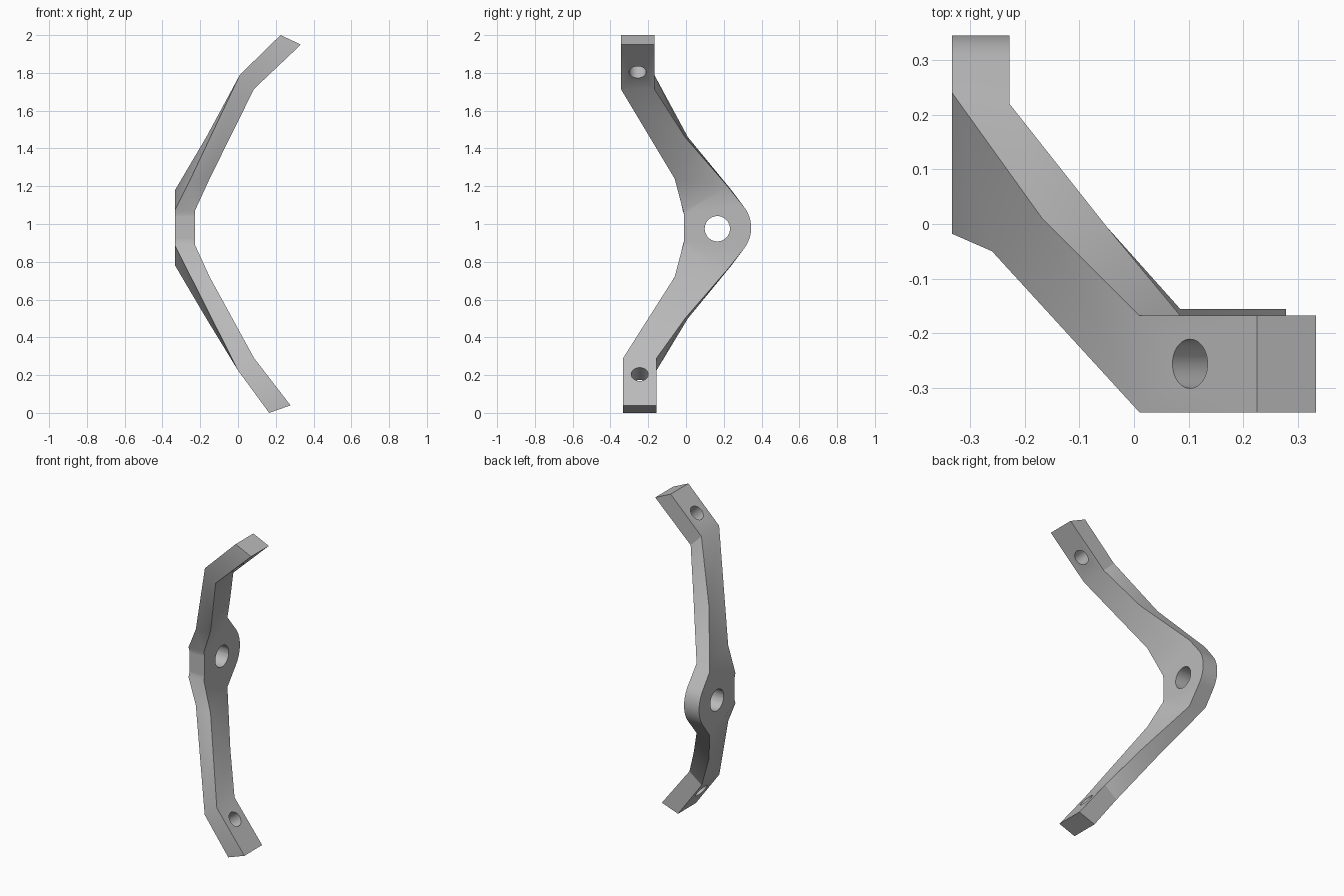
import bpy, bmesh, math
from mathutils import Vector

cube = bpy.data.objects.get("Cube")
if cube:
    bpy.data.objects.remove(cube, do_unlink=True)

grey = bpy.data.materials.new("plain grey")
grey.use_nodes = True
colour = (0.5, 0.5, 0.5, 1)
grey.diffuse_color = colour
grey.node_tree.nodes["Principled BSDF"].inputs["Base Color"].default_value = colour

MID_Z = 0.98                  # height of the hub
INNER, OUTER = -0.228, -0.333  # faces of the hub plate


def straight(inner, outer, front, back):
    """Rectangular section: inner and outer (x, z), front and back y."""
    (xi, zi), (xo, zo) = inner, outer
    return [(xi, front, zi), (xi, back, zi), (xo, back, zo), (xo, front, zo)]


def flip(section):
    return [(x, y, 2 * MID_Z - z) for x, y, z in section]


# Arm ends and elbows
upper = [straight((0.333, 1.95), (0.225, 2.0), -0.345, -0.168),
         straight((0.085, 1.715), (0.01, 1.79), -0.345, -0.168)]
lower = [straight((0.085, 0.29), (0.0, 0.225), -0.333, -0.156),
         straight((0.278, 0.04), (0.165, 0.0), -0.333, -0.156)]

# Twisted arm middle and the bend into the hub
middle = [(-0.15, -0.06, 1.24), (-0.05, -0.005, 1.46),
          (-0.168, 0.01, 1.46), (-0.26, -0.05, 1.22)]
bend = [(INNER, -0.015, 1.07), (INNER, 0.22, 1.2),
        (OUTER, 0.24, 1.18), (OUTER, -0.018, 1.075)]

# Rounded hub
hub = []
steps = 12
for i in range(steps + 1):
    t = 1 - 2 * i / steps
    a = math.radians(38) * t
    y, z = 0.165 + 0.18 * math.cos(a), MID_Z + 0.18 * math.sin(a)
    hub.append(straight((INNER, MID_Z + 0.07 * t), (OUTER, MID_Z + 0.07 * t), -0.01, y))
    for k in (1, 2):
        hub[-1][k] = (hub[-1][k][0], y, z)

sections = upper + [middle, bend] + hub + [flip(bend), flip(middle)] + lower

# Loft the sections into one solid
bm = bmesh.new()
rings = [[bm.verts.new(p) for p in s] for s in sections]
for a, b in zip(rings, rings[1:]):
    for k in range(4):
        n = (k + 1) % 4
        bm.faces.new((a[k], a[n], b[n], b[k]))
bm.faces.new(rings[0])
bm.faces.new(rings[-1])
bmesh.ops.triangulate(bm, faces=[f for f in bm.faces])
bmesh.ops.recalc_face_normals(bm, faces=bm.faces)
mesh = bpy.data.meshes.new("bracket")
bm.to_mesh(mesh)
bm.free()
mesh.materials.append(grey)
bracket = bpy.data.objects.new("bracket", mesh)
bpy.context.collection.objects.link(bracket)


def drill(centre, axis, radius):
    """Cut a round hole through the bracket."""
    bpy.ops.mesh.primitive_cylinder_add(
        vertices=40, radius=radius, depth=0.3, location=centre,
        rotation=Vector(axis).to_track_quat("Z", "Y").to_euler())
    cutter = bpy.context.object
    cutter.name = "hole_cutter"
    cutter.hide_render = True
    cutter.data.materials.append(grey)
    bpy.context.view_layer.objects.active = bracket
    mod = bracket.modifiers.new("hole", "BOOLEAN")
    mod.object = cutter
    mod.solver = "EXACT"
    bpy.ops.object.modifier_apply(modifier=mod.name)
    bpy.data.objects.remove(cutter, do_unlink=True)


# Hub hole and one bolt hole in each arm end
drill((-0.28, 0.166, 0.975), (1, 0, 0), 0.067)
drill((0.14, -0.256, 1.843), (0.7, 0, -0.7), 0.045)
drill((0.108, -0.245, 0.172), (0.8, 0, 0.6), 0.045)

bpy.ops.object.select_all(action="DESELECT")
bracket.select_set(True)
bpy.context.view_layer.objects.active = bracket
bpy.ops.object.shade_smooth_by_angle(angle=math.radians(30))
